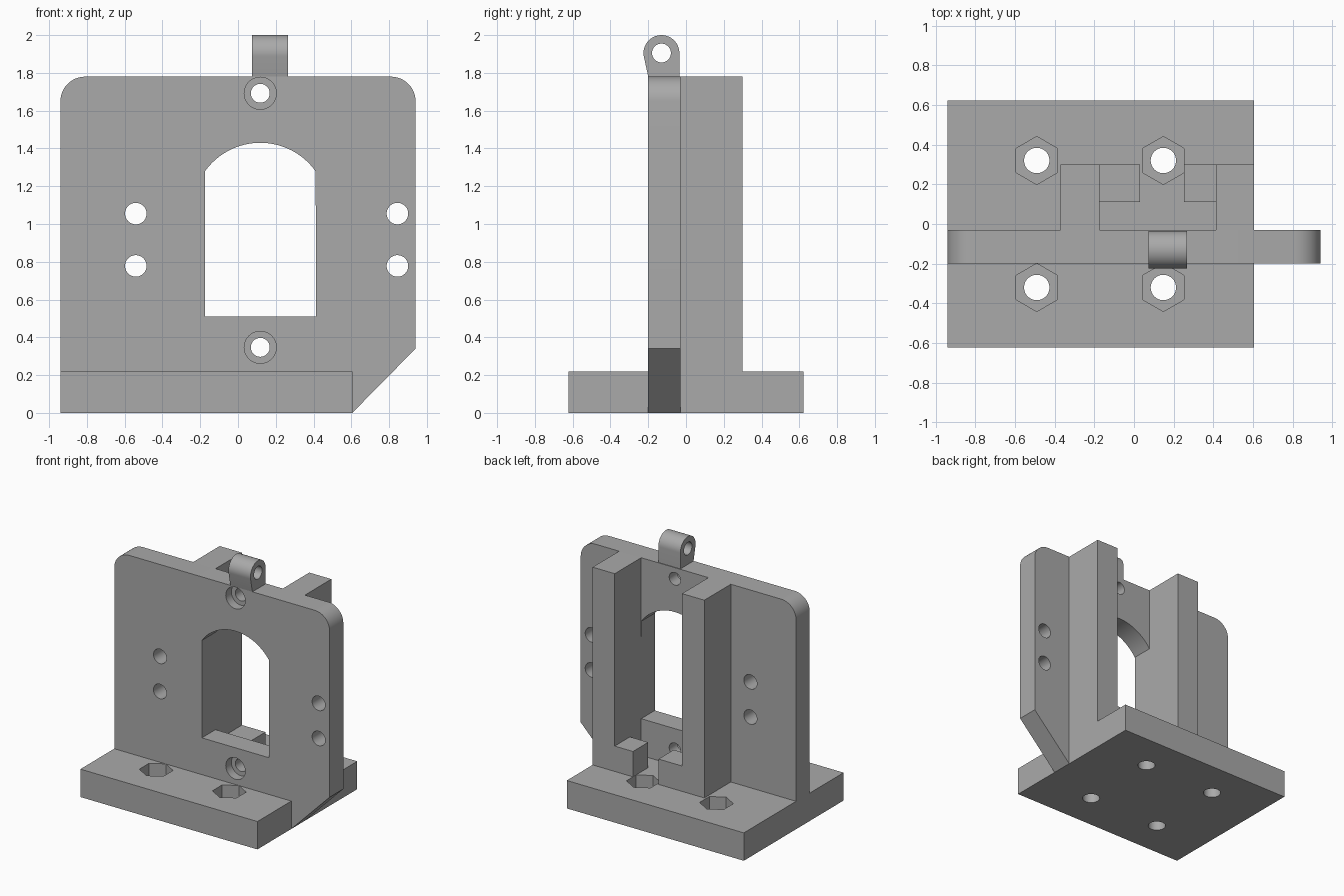
import bpy, bmesh, math
from mathutils import Vector

cube = bpy.data.objects.get("Cube")
if cube:
    bpy.data.objects.remove(cube, do_unlink=True)

grey = bpy.data.materials.new("plain grey")
grey.use_nodes = True
GREY = (0.4, 0.4, 0.4, 1)
grey.diffuse_color = GREY
grey.node_tree.nodes["Principled BSDF"].inputs["Base Color"].default_value = GREY

# Places a profile point (a, b) at depth d along the extrusion axis
PLACE = {"x": lambda a, b, d: (d, a, b),
         "y": lambda a, b, d: (a, d, b),
         "z": lambda a, b, d: (a, b, d)}


def prism(name, profile, axis, start, end):
    """Extrude a closed 2D profile along an axis."""
    bm = bmesh.new()
    face = bm.faces.new([bm.verts.new(PLACE[axis](a, b, start)) for a, b in profile])
    moved = bmesh.ops.extrude_face_region(bm, geom=[face], use_keep_orig=True)["geom"]
    shift = Vector(PLACE[axis](0, 0, end - start))
    bmesh.ops.translate(bm, vec=shift, verts=[v for v in moved if isinstance(v, bmesh.types.BMVert)])
    bmesh.ops.recalc_face_normals(bm, faces=bm.faces)
    mesh = bpy.data.meshes.new(name)
    bm.to_mesh(mesh)
    bm.free()
    mesh.materials.append(grey)
    obj = bpy.data.objects.new(name, mesh)
    bpy.context.collection.objects.link(obj)
    return obj


def arc(cx, cy, r, a0, a1, steps):
    angles = [math.radians(a0 + (a1 - a0) * i / steps) for i in range(steps + 1)]
    return [(cx + r * math.cos(a), cy + r * math.sin(a)) for a in angles]


def circle(cx, cy, r, sides=48):
    return arc(cx, cy, r, 90, 450, sides)[:-1]


def rect(x0, x1, y0, y1):
    return [(x0, y0), (x1, y0), (x1, y1), (x0, y1)]


def cut(obj, cutters):
    """Subtract each cutter, then delete it."""
    bpy.context.view_layer.objects.active = obj
    for cutter in cutters:
        cutter.hide_render = True
        mod = obj.modifiers.new("cut", "BOOLEAN")
        mod.operation, mod.solver, mod.object = "DIFFERENCE", "EXACT", cutter
        bpy.ops.object.modifier_apply(modifier=mod.name)
        bpy.data.objects.remove(cutter, do_unlink=True)


def smooth(obj):
    bpy.ops.object.select_all(action="DESELECT")
    obj.select_set(True)
    bpy.context.view_layer.objects.active = obj
    bpy.ops.object.shade_smooth_by_angle(angle=math.radians(30))


LEFT, RIGHT, BASE_TOP, TOP = -0.94, 0.605, 0.22, 1.78
FRONT, BACK, RIB_BACK = -0.2, -0.03, 0.3
WIN_L, WIN_R, MID = -0.175, 0.412, 0.118

# Base with four bolt holes and hexagonal nut pockets
base = prism("base", rect(LEFT, RIGHT, -0.622, 0.622), "z", 0, BASE_TOP)
cutters = []
for x in (-0.49, 0.148):
    for y in (-0.32, 0.32):
        cutters.append(prism("nut_cutter", circle(x, y, 0.121, 6), "z", 0.09, 0.3))
        cutters.append(prism("bolt_cutter", circle(x, y, 0.064), "z", -0.1, 0.3))
cut(base, cutters)
smooth(base)

# Upright plate with rounded top corners and a sloped lower wing
outline = [(LEFT, BASE_TOP), (RIGHT, BASE_TOP), (RIGHT, 0), (0.94, 0.34)]
outline += arc(0.81, TOP - 0.13, 0.13, 0, 90, 12) + arc(-0.81, TOP - 0.13, 0.13, 90, 180, 12)
plate = prism("upright_plate", outline, "y", FRONT, BACK)

# Arched window, counterbored screw holes and side holes
half = (WIN_R - WIN_L) / 2
lean = math.degrees(math.asin(half / 0.36))
window = [(WIN_L, 0.51), (WIN_R, 0.51)] + arc(MID, 1.07, 0.36, 90 - lean, 90 + lean, 24)
cutters = [prism("window_cutter", window, "y", -0.5, 0.5)]
for z in (0.347, 1.692):
    cutters.append(prism("screw_cutter", circle(MID, z, 0.05), "y", -0.5, 0.5))
    cutters.append(prism("head_cutter", circle(MID, z, 0.085), "y", -0.5, FRONT + 0.07))
for x in (-0.541, 0.844):
    for z in (0.778, 1.055):
        cutters.append(prism("side_cutter", circle(x, z, 0.057), "y", -0.5, 0.5))
cut(plate, cutters)
smooth(plate)

# Rear ribs and the small stop blocks between them
prism("right_rib", rect(-0.37, WIN_L, BACK, RIB_BACK), "z", BASE_TOP, TOP)
prism("left_rib", rect(WIN_R, RIGHT, BACK, RIB_BACK), "z", BASE_TOP, TOP)
prism("right_stop_block", rect(WIN_L, 0.03, 0.11, RIB_BACK), "z", BASE_TOP, 0.42)
prism("left_stop_block", rect(0.253, WIN_R, 0.11, RIB_BACK), "z", BASE_TOP, 0.42)

# Hinge lug on top of the plate
lug_profile = [(FRONT, TOP), (-0.035, TOP)] + arc(-0.13, 1.905, 0.095, 0, 190, 28)
lug = prism("hinge_lug", lug_profile, "x", 0.074, 0.266)
cut(lug, [prism("pin_cutter", circle(-0.13, 1.905, 0.05), "x", -0.2, 0.5)])
smooth(lug)
